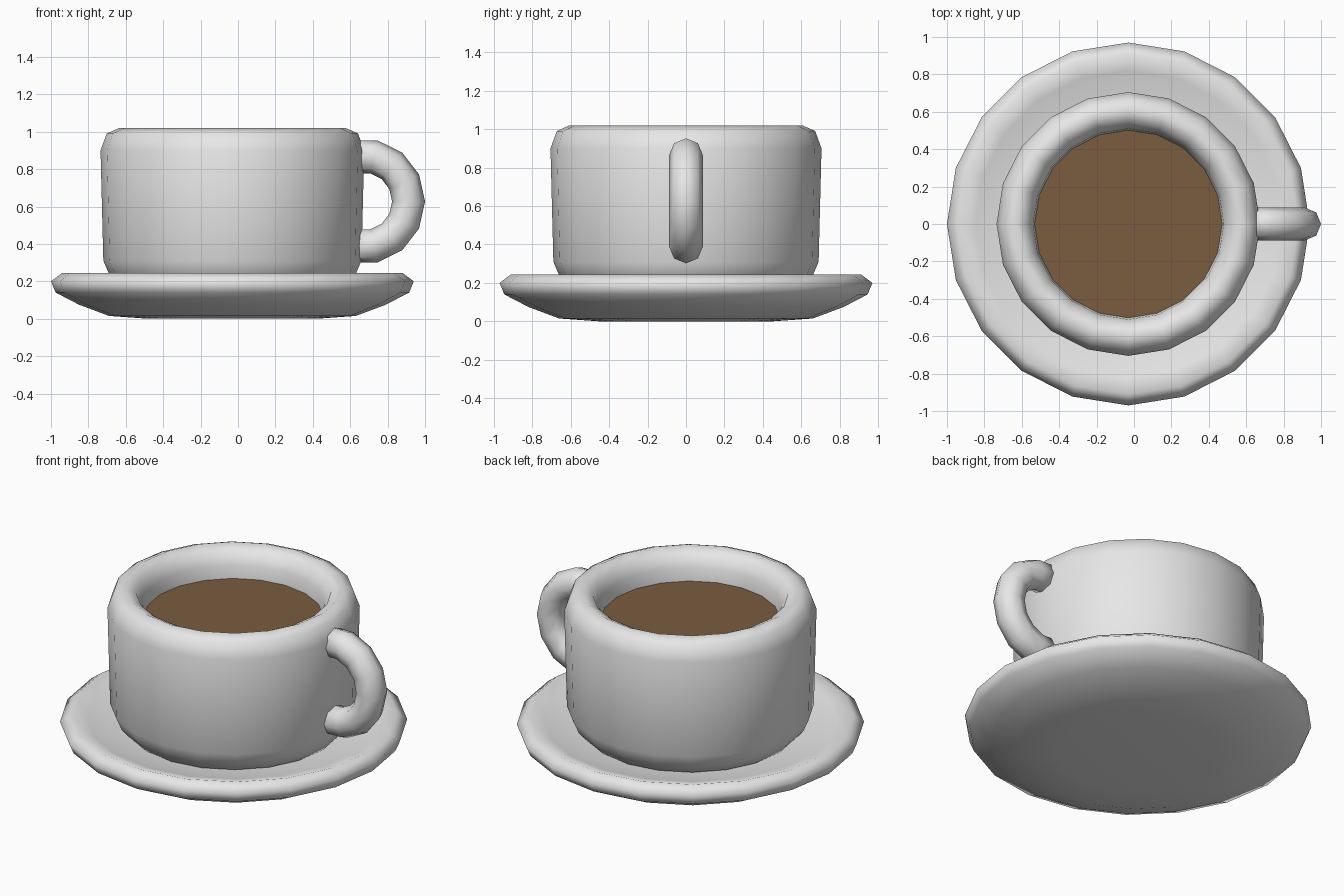
import bpy, bmesh, math

if "Cube" in bpy.data.objects:
    bpy.data.objects.remove(bpy.data.objects["Cube"])

CX = -0.03      # cup and saucer axis
SIDES = 20


def material(name, rgb):
    m = bpy.data.materials.new(name)
    m.diffuse_color = (*rgb, 1)
    m.use_nodes = True
    m.node_tree.nodes["Principled BSDF"].inputs["Base Color"].default_value = m.diffuse_color
    return m


china = material("pale china", (0.8, 0.8, 0.8))
brown = material("coffee brown", (0.195, 0.108, 0.05))


def finish(name, bm, mat):
    bmesh.ops.recalc_face_normals(bm, faces=bm.faces)
    for f in bm.faces:
        f.smooth = True
    me = bpy.data.meshes.new(name)
    bm.to_mesh(me)
    bm.free()
    me.materials.append(mat)
    ob = bpy.data.objects.new(name, me)
    bpy.context.collection.objects.link(ob)
    return ob


def skin(bm, rings):
    """Join successive vertex rings with quads."""
    for a, b in zip(rings, rings[1:]):
        n = len(a)
        for i in range(n):
            j = (i + 1) % n
            bm.faces.new((a[i], a[j], b[j], b[i]))


def lathe(name, profile, mat):
    """Turn (radius, z) points round the axis; both ends are capped."""
    bm = bmesh.new()
    rings = []
    for r, z in profile:
        rings.append([bm.verts.new((CX + r * math.cos(t), r * math.sin(t), z))
                      for t in (2 * math.pi * i / SIDES for i in range(SIDES))])
    skin(bm, rings)
    bm.faces.new(rings[0])
    bm.faces.new(rings[-1])
    return finish(name, bm, mat)


# Saucer: shallow dish with a rounded lip
lathe("saucer", [(0.45, 0.0), (0.66, 0.015), (0.82, 0.075), (0.945, 0.14),
                 (0.97, 0.2), (0.91, 0.245), (0.82, 0.22), (0.62, 0.175),
                 (0.4, 0.165)], china)

# Cup: thick wall with a rounded rim and a hollow inside
lathe("cup", [(0.5, 0.17), (0.61, 0.18), (0.66, 0.24), (0.69, 0.31),
              (0.705, 0.9), (0.672, 0.99), (0.605, 1.02), (0.545, 0.99),
              (0.51, 0.92), (0.5, 0.83), (0.48, 0.35), (0.42, 0.3)], china)

# Coffee: flat disc inside the cup
bm = bmesh.new()
bm.faces.new([bm.verts.new((CX + 0.503 * math.cos(t), 0.503 * math.sin(t), 0.842))
              for t in (2 * math.pi * i / SIDES for i in range(SIDES))])
finish("coffee", bm, brown)

# Handle: part of an eight-sided ring, its ends buried in the cup wall
bm = bmesh.new()
rings = []
for k in range(-4, 5):
    a = 2 * math.pi * k / 14
    ring = []
    for i in range(8):
        t = 2 * math.pi * i / 8
        d = 0.236 + 0.088 * math.cos(t)
        ring.append(bm.verts.new((0.676 + d * math.cos(a), 0.088 * math.sin(t),
                                  0.627 + 1.03 * d * math.sin(a))))
    rings.append(ring)
skin(bm, rings)
bm.faces.new(rings[0])
bm.faces.new(rings[-1])
finish("handle", bm, china)
